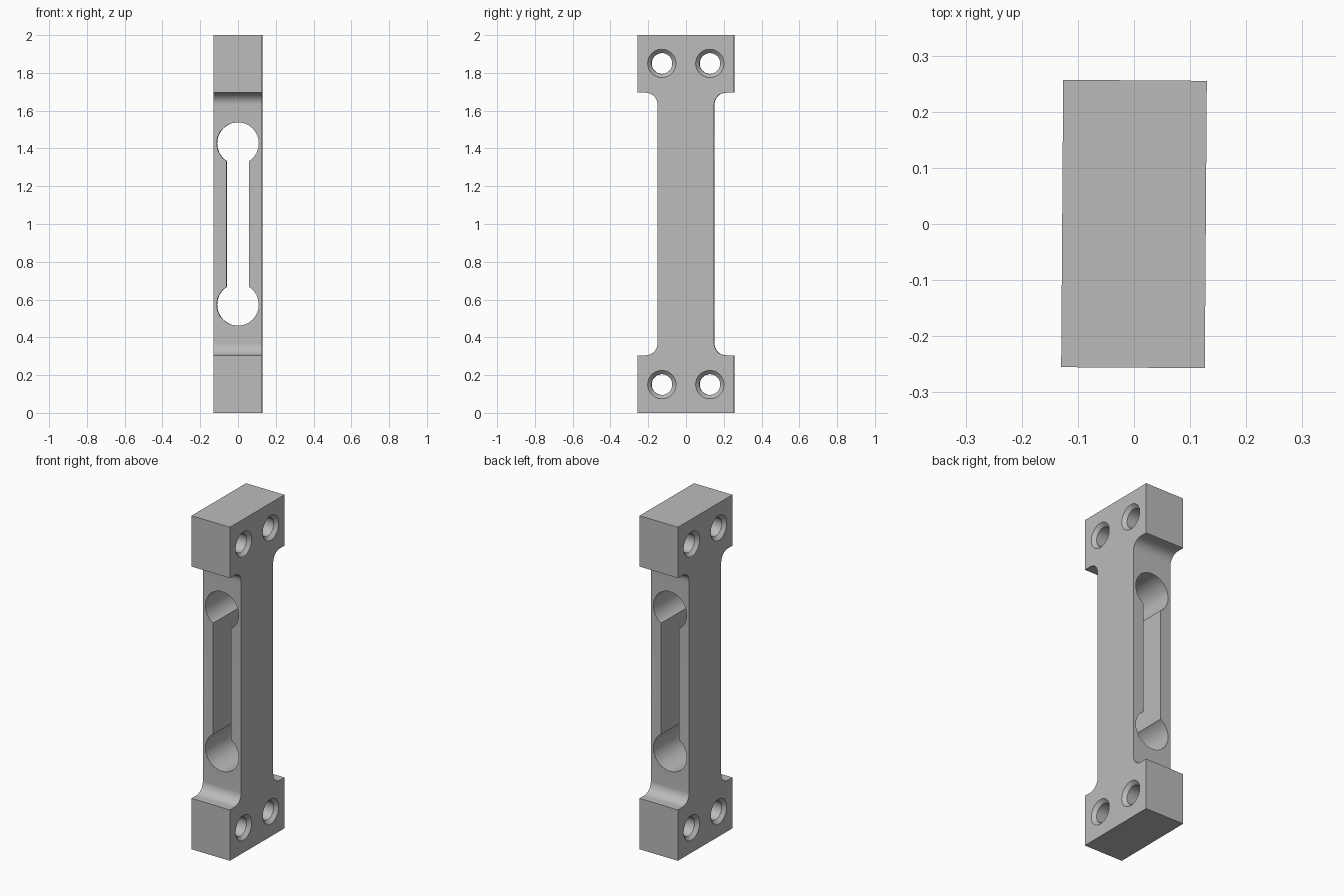
import bpy, bmesh, math
from mathutils import Vector, Matrix

if "Cube" in bpy.data.objects:
    bpy.data.objects.remove(bpy.data.objects["Cube"], do_unlink=True)

HALF_X, HALF_Y, WAIST_Y = 0.128, 0.256, 0.15
HEAD, FILLET = 0.305, 0.063
HOLE_R, SINK_R, HOLE_Y, HOLE_Z = 0.055, 0.075, 0.127, 0.15
SLOT_R, SLOT_W, SLOT_Z = 0.111, 0.06, 0.573

grey = bpy.data.materials.new("plain_grey")
grey.use_nodes = True
colour = (0.5, 0.5, 0.5, 1)
grey.diffuse_color = colour
grey.node_tree.nodes["Principled BSDF"].inputs["Base Color"].default_value = colour


def arc(cx, cy, r, start, end, steps):
    angles = [math.radians(start + (end - start) * i / steps) for i in range(steps + 1)]
    return [(cx + r * math.cos(a), cy + r * math.sin(a)) for a in angles]


def make_object(name, bm):
    bmesh.ops.recalc_face_normals(bm, faces=bm.faces)
    mesh = bpy.data.meshes.new(name)
    bm.to_mesh(mesh)
    bm.free()
    mesh.materials.append(grey)
    obj = bpy.data.objects.new(name, mesh)
    bpy.context.collection.objects.link(obj)
    return obj


def prism(name, points, depth):
    """Extrude a closed outline of 3D points by the vector depth."""
    bm = bmesh.new()
    face = bm.faces.new([bm.verts.new(p) for p in points])
    extruded = bmesh.ops.extrude_face_region(bm, geom=[face])["geom"]
    verts = [v for v in extruded if isinstance(v, bmesh.types.BMVert)]
    bmesh.ops.translate(bm, verts=verts, vec=depth)
    return make_object(name, bm)


# Body: two wide heads joined by a filleted waist
quarter = [(HALF_Y, 0), (HALF_Y, HEAD)]
quarter += arc(WAIST_Y + FILLET, HEAD + FILLET, FILLET, 270, 180, 14)
side = quarter + [(y, 2 - z) for y, z in reversed(quarter)]
outline = side + [(-y, z) for y, z in reversed(side)]
body = prism("load_bar", [(-HALF_X, y, z) for y, z in outline], Vector((2 * HALF_X, 0, 0)))

# Slot: two bores joined by a narrower channel
meet = math.degrees(math.acos(SLOT_W / SLOT_R))
lower = arc(0, SLOT_Z, SLOT_R, 180 - meet, 360 + meet, 56)
slot = lower + [(-x, 2 - z) for x, z in lower]
cutters = [prism("slot_cutter", [(x, -0.5, z) for x, z in slot], Vector((0, 1, 0)))]

# Bolt holes countersunk on both faces
over, sink = 0.02, SINK_R - HOLE_R
half = [(HALF_X + over, SINK_R + over), (HALF_X - sink, HOLE_R)]
lathe = half + [(-x, r) for x, r in reversed(half)]
for y in (-HOLE_Y, HOLE_Y):
    for z in (HOLE_Z, 2 - HOLE_Z):
        bm = bmesh.new()
        rings = [[bm.verts.new((x, y + a, z + b)) for a, b in arc(0, 0, r, 0, 360, 48)[:-1]]
                 for x, r in lathe]
        for r1, r2 in zip(rings, rings[1:]):
            for i in range(len(r1)):
                bm.faces.new((r1[i - 1], r1[i], r2[i], r2[i - 1]))
        bm.faces.new(rings[0])
        bm.faces.new(rings[-1])
        cutters.append(make_object("bolt_hole_cutter", bm))

for cutter in cutters:
    cutter.hide_render = True
    mod = body.modifiers.new("cut", 'BOOLEAN')
    mod.operation = 'DIFFERENCE'
    mod.solver = 'EXACT'
    mod.object = cutter

# Apply the cuts and discard the cutters
bpy.context.view_layer.update()
bpy.ops.object.select_all(action='DESELECT')
bpy.context.view_layer.objects.active = body
body.select_set(True)
for mod in list(body.modifiers):
    bpy.ops.object.modifier_apply(modifier=mod.name)
for cutter in cutters:
    bpy.data.objects.remove(cutter, do_unlink=True)

# The bar sits very slightly turned about its upright axis
body.data.transform(Matrix.Rotation(math.radians(-0.4), 4, 'Z'))
bpy.ops.object.shade_smooth_by_angle(angle=math.radians(25))
